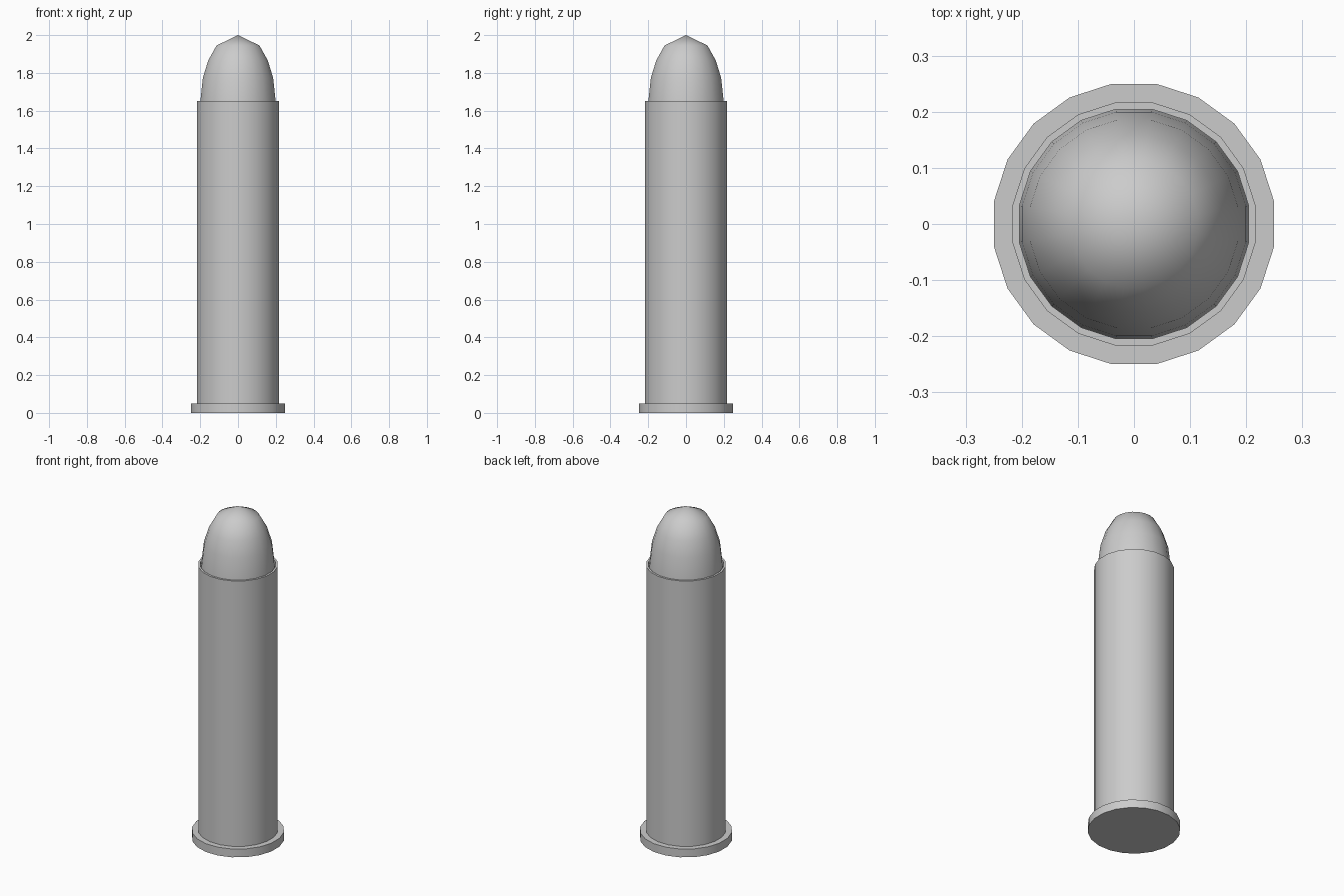
import bpy, bmesh, math

if "Cube" in bpy.data.objects:
    bpy.data.objects.remove(bpy.data.objects["Cube"])

SIDES = 20


def lathe(name, profile):
    """Revolve (radius, z) points around z; zero radius makes a pole."""
    bm = bmesh.new()
    rings = []
    for r, z in profile:
        if r == 0:
            rings.append([bm.verts.new((0, 0, z))])
        else:
            angles = [2 * math.pi * (i + 0.5) / SIDES for i in range(SIDES)]
            rings.append([bm.verts.new((r * math.cos(a), r * math.sin(a), z)) for a in angles])
    for low, high in zip(rings, rings[1:]):
        for i in range(SIDES):
            j = (i + 1) % SIDES
            if len(low) == 1:
                bm.faces.new((low[0], high[j], high[i]))
            elif len(high) == 1:
                bm.faces.new((low[i], low[j], high[0]))
            else:
                bm.faces.new((low[i], low[j], high[j], high[i]))
    mesh = bpy.data.meshes.new(name)
    bm.to_mesh(mesh)
    bm.free()
    obj = bpy.data.objects.new(name, mesh)
    bpy.context.collection.objects.link(obj)
    bpy.ops.object.select_all(action='DESELECT')
    obj.select_set(True)
    bpy.context.view_layer.objects.active = obj
    bpy.ops.object.shade_smooth_by_angle(angle=math.radians(50))
    return obj


# Case: flat base, wide rim, straight wall and thin open mouth
lathe("case", [(0, 0), (0.253, 0), (0.253, 0.05), (0.219, 0.05),
               (0.219, 1.65), (0.207, 1.65), (0.207, 1.58)])

# Rounded tip seated in the mouth
lathe("tip", [(0.207, 1.58), (0.202, 1.65), (0.188, 1.775),
              (0.160, 1.865), (0.115, 1.945), (0, 2.0)])
